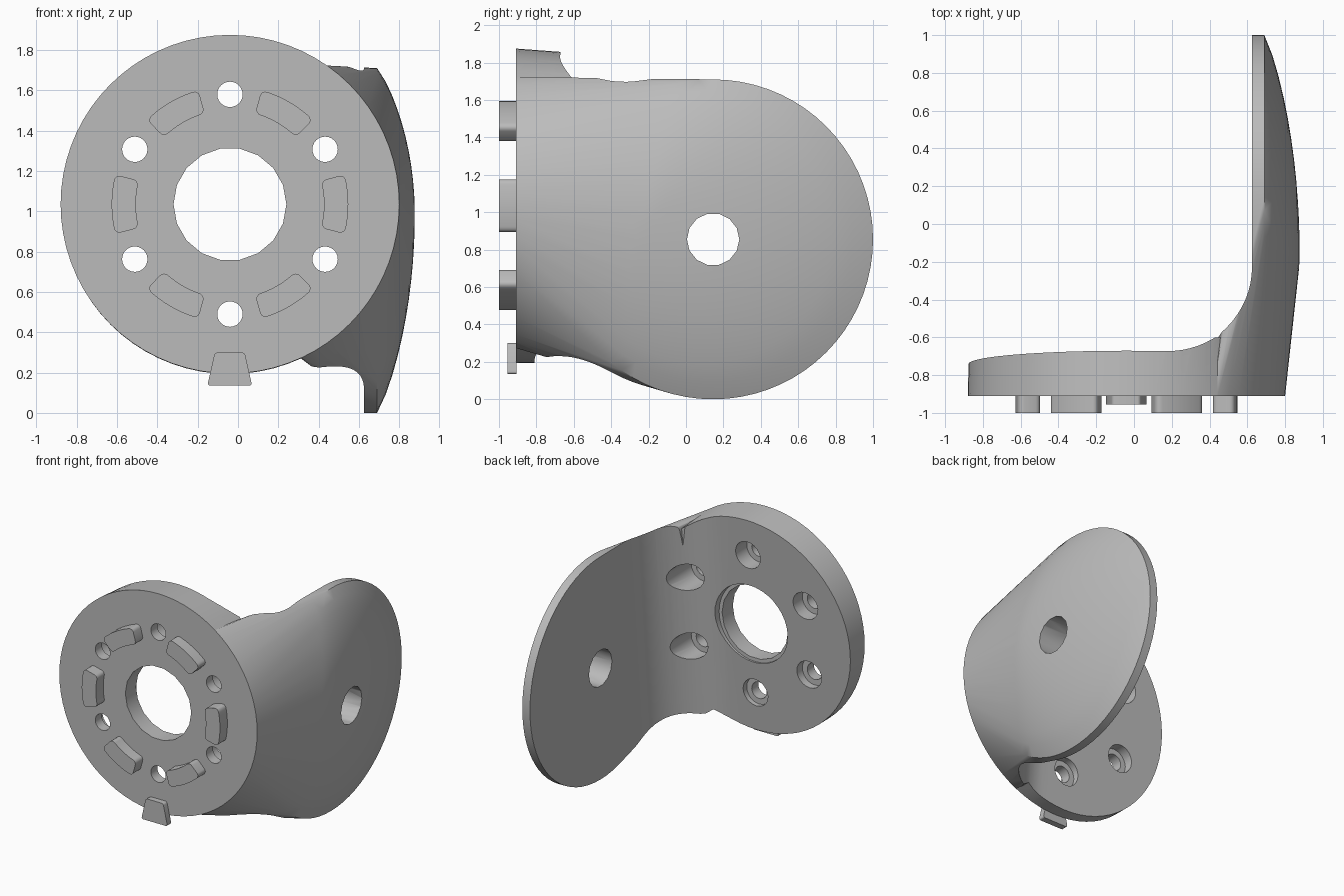
import bpy, bmesh, math
from mathutils import Vector

cube = bpy.data.objects.get("Cube")
if cube:
    bpy.data.objects.remove(cube, do_unlink=True)

grey = bpy.data.materials.new("plain grey")
grey.use_nodes = True
COLOUR = (0.5, 0.5, 0.5, 1)
grey.diffuse_color = COLOUR
grey.node_tree.nodes["Principled BSDF"].inputs["Base Color"].default_value = COLOUR

CX, CZ, R = -0.04, 1.035, 0.84     # flange centre and radius
FRONT = -0.91                      # flange front plane
PY, PZ, PR = 0.145, 0.855, 0.855   # side plate centre and radius
TILT = 0.084                       # lean of the flange's back face


def make(name, bm):
    bmesh.ops.recalc_face_normals(bm, faces=bm.faces)
    mesh = bpy.data.meshes.new(name)
    bm.to_mesh(mesh)
    bm.free()
    ob = bpy.data.objects.new(name, mesh)
    bpy.context.collection.objects.link(ob)
    mesh.materials.append(grey)
    return ob


def loft(name, a, b):
    """Solid between two matching loops."""
    bm = bmesh.new()
    va = [bm.verts.new(p) for p in a]
    vb = [bm.verts.new(p) for p in b]
    bm.faces.new(va)
    bm.faces.new(vb)
    n = len(a)
    for i in range(n):
        j = (i + 1) % n
        bm.faces.new((va[i], va[j], vb[j], vb[i]))
    return make(name, bm)


def ring(cx, y, cz, r, n):
    return [Vector((cx + r * math.cos(math.tau * i / n), y,
                    cz + r * math.sin(math.tau * i / n))) for i in range(n)]


def plate_ring(x, y, z, r, n=72):
    return [Vector((x, p.x, p.z)) for p in ring(y, 0, z, r, n)]


def drill(name, cx, cz, r, y0, y1, n):
    return loft(name, ring(cx, y0, cz, r, n), ring(cx, y1, cz, r, n))


def activate(ob):
    bpy.ops.object.select_all(action='DESELECT')
    ob.select_set(True)
    bpy.context.view_layer.objects.active = ob


def combine(ob, other, op):
    mod = ob.modifiers.new(op, 'BOOLEAN')
    mod.operation, mod.solver, mod.object = op, 'EXACT', other
    activate(ob)
    bpy.ops.object.modifier_apply(modifier=mod.name)
    bpy.data.objects.remove(other, do_unlink=True)


def smooth(ob, degrees=30):
    activate(ob)
    bpy.ops.object.shade_smooth_by_angle(angle=math.radians(degrees))


# Domed side plate, hulled onto the right part of the flange
front_loop = ring(CX, FRONT, CZ, R, 72)
mid_loop = ring(CX, -0.75, CZ - 0.01, R - 0.005, 72)
points = [p for p in front_loop + mid_loop if p.x > (0.38 if p.z > CZ else 0.25)]
points += plate_ring(0.625, PY, PZ, PR)
for i in range(11):
    t = 1 - i / 10.5
    points += plate_ring(0.69 + 0.187 * (1 - t * t) ** 0.85,
                         PY - 0.3 * (1 - t), PZ + 0.13 * (1 - t), PR * t)
bm = bmesh.new()
for p in points:
    bm.verts.new(p)
hull = bmesh.ops.convex_hull(bm, input=bm.verts)
loose = {v for v in hull["geom_interior"] + hull["geom_unused"]
         if isinstance(v, bmesh.types.BMVert)}
bmesh.ops.delete(bm, geom=list(loose), context='VERTS')
bracket = make("bracket", bm)

# Round flange
flange = loft("flange", front_loop, ring(CX, -0.6, CZ - 0.015, R - 0.008, 72))
combine(bracket, flange, 'UNION')

# Inner scoop: leaning back face, fillet, then flat inner face of the plate
FR = 0.46
profile = [(-1.3, -0.74)]
for i in range(17):
    a = math.pi / 2 * i / 16
    profile.append((0.625 - FR + FR * math.sin(a), -0.74 + FR - FR * math.cos(a)))
profile += [(0.625, 1.5), (-1.3, 1.5)]
scoop = loft("scoop", *[[Vector((x, y + TILT * (z - CZ), z)) for x, y in profile]
                        for z in (-0.3, 2.3)])
combine(bracket, scoop, 'DIFFERENCE')

# Centre bore with a shallow lip at the back
combine(bracket, drill("bore", CX, CZ, 0.28, -1.2, 0, 18), 'DIFFERENCE')
combine(bracket, drill("lip", CX, CZ, 0.305, -0.78, 0, 36), 'DIFFERENCE')

# Counterbored bolt holes
for k in range(6):
    a = math.radians(90 + 60 * k)
    x, z = CX + 0.545 * math.cos(a), CZ + 0.545 * math.sin(a)
    combine(bracket, drill("hole", x, z, 0.063, -1.2, -0.5, 24), 'DIFFERENCE')
    combine(bracket, drill("counterbore", x, z, 0.105, -0.83, -0.2, 24), 'DIFFERENCE')

# Pivot hole through the side plate
pivot = loft("pivot", plate_ring(0.4, PY, PZ, 0.14, 14), plate_ring(1.1, PY, PZ, 0.14, 14))
combine(bracket, pivot, 'DIFFERENCE')
smooth(bracket)


def round_corners(ob, width):
    """Round the edges that run front to back."""
    bm = bmesh.new()
    bm.from_mesh(ob.data)
    corners = [e for e in bm.edges
               if abs(e.verts[0].co.y - e.verts[1].co.y) > 0.01
               and e.calc_face_angle() > 0.8]
    bmesh.ops.bevel(bm, geom=corners, offset=width, segments=4,
                    profile=0.5, affect='EDGES')
    bm.to_mesh(ob.data)
    bm.free()
    smooth(ob)


# Curved locating pads on the front face
for k in range(6):
    mid = math.radians(60 * k)
    half = math.radians(14.5)
    arc = [(r, mid + s * half * (i / 4 - 1))
           for r, s in ((0.467, 1), (0.587, -1)) for i in range(9)]
    loops = [[Vector((CX + r * math.cos(a), y, CZ + r * math.sin(a))) for r, a in arc]
             for y in (-1.0, FRONT + 0.01)]
    round_corners(loft(f"locating_pad_{k + 1}", *loops), 0.028)

# Tapered index tab at the bottom of the flange
tab = [(-0.115, 0.3), (0.033, 0.3), (0.07, 0.135), (-0.152, 0.135)]
round_corners(loft("index_tab", *[[Vector((x, y, z)) for x, z in tab]
                                  for y in (-0.955, FRONT + 0.003)]), 0.015)
